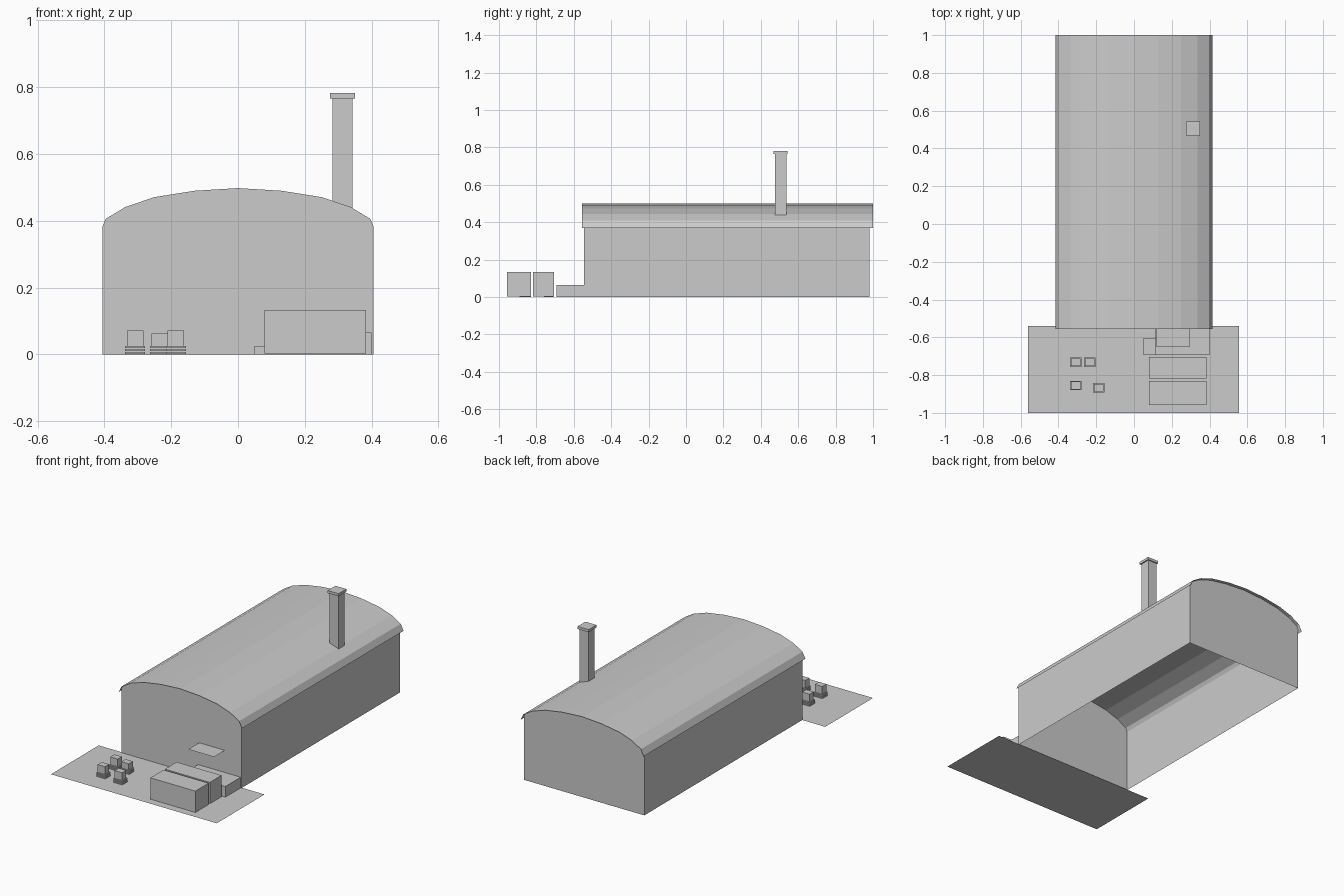
import bpy

if "Cube" in bpy.data.objects:
    bpy.data.objects.remove(bpy.data.objects["Cube"])

grey = bpy.data.materials.new("plain grey")
grey.diffuse_color = (0.6, 0.6, 0.6, 1)
grey.use_nodes = True
grey.node_tree.nodes["Principled BSDF"].inputs["Base Color"].default_value = grey.diffuse_color


def make(name, verts, faces):
    me = bpy.data.meshes.new(name)
    me.from_pydata(verts, [], faces)
    me.materials.append(grey)
    ob = bpy.data.objects.new(name, me)
    bpy.context.collection.objects.link(ob)
    return ob


def box(name, x0, x1, y0, y1, z0, z1, bottom=True):
    v = [(x, y, z) for z in (z0, z1) for x, y in ((x0, y0), (x1, y0), (x1, y1), (x0, y1))]
    f = [(4, 5, 6, 7)] + [(i, (i + 1) % 4, (i + 1) % 4 + 4, i + 4) for i in range(4)]
    if bottom:
        f.append((3, 2, 1, 0))
    return make(name, v, f)


def plate(name, x0, x1, y0, y1, z):
    return make(name, [(x0, y0, z), (x1, y0, z), (x1, y1, z), (x0, y1, z)], [(0, 1, 2, 3)])


# Arched roof sheet
half = [(0.415, 0.37), (0.396, 0.408), (0.336, 0.444), (0.25, 0.473), (0.13, 0.492)]
arc = [(-x, z) for x, z in half] + [(0, 0.5)] + half[::-1]
n = len(arc)
make("roof", [(x, y, z) for y in (-0.555, 1.0) for x, z in arc],
     [(i, i + 1, n + i + 1, n + i) for i in range(n - 1)])

# Hall walls: arched gables and straight sides, open underneath
W, Y0, Y1 = 0.405, -0.545, 0.98
prof = [(-W, 0), (-W, 0.385)] + [(x, z - 0.002) for x, z in arc[1:-1]] + [(W, 0.385), (W, 0)]
m = len(prof)
make("walls", [(x, y, z) for y in (Y0, Y1) for x, z in prof],
     [tuple(range(m))[::-1], tuple(range(m, 2 * m)),
      (0, 1, m + 1, m), (m - 2, m - 1, 2 * m - 1, 2 * m - 2)])

# Chimney
box("chimney_shaft", 0.283, 0.343, 0.476, 0.536, 0.365, 0.768, bottom=False)
box("chimney_cap", 0.276, 0.35, 0.468, 0.543, 0.766, 0.782)

# Yard and canopy over the entrance
plate("yard", -0.56, 0.557, -1.0, -0.54, 0.0)
plate("canopy", 0.12, 0.293, -0.65, -0.545, 0.2)

# Containers and loading dock
box("container_front", 0.08, 0.383, -0.957, -0.83, 0.003, 0.133)
box("container_back", 0.08, 0.383, -0.818, -0.705, 0.003, 0.133)
box("loading_dock", 0.113, 0.4, -0.693, -0.545, 0, 0.065)
box("dock_step", 0.05, 0.113, -0.693, -0.603, 0, 0.025)

# Crates on slatted pallets
for k, (x, y, top) in enumerate([(-0.308, -0.733, 0.072), (-0.234, -0.733, 0.063),
                                 (-0.308, -0.855, 0.072), (-0.186, -0.866, 0.072)]):
    for j in range(3):
        z = 0.001 + j * 0.009
        box(f"pallet_{k}_layer_{j}", x - 0.03, x + 0.03, y - 0.025, y + 0.025, z, z + 0.006)
    box(f"crate_{k}", x - 0.025, x + 0.025, y - 0.02, y + 0.02, 0.025, top)
